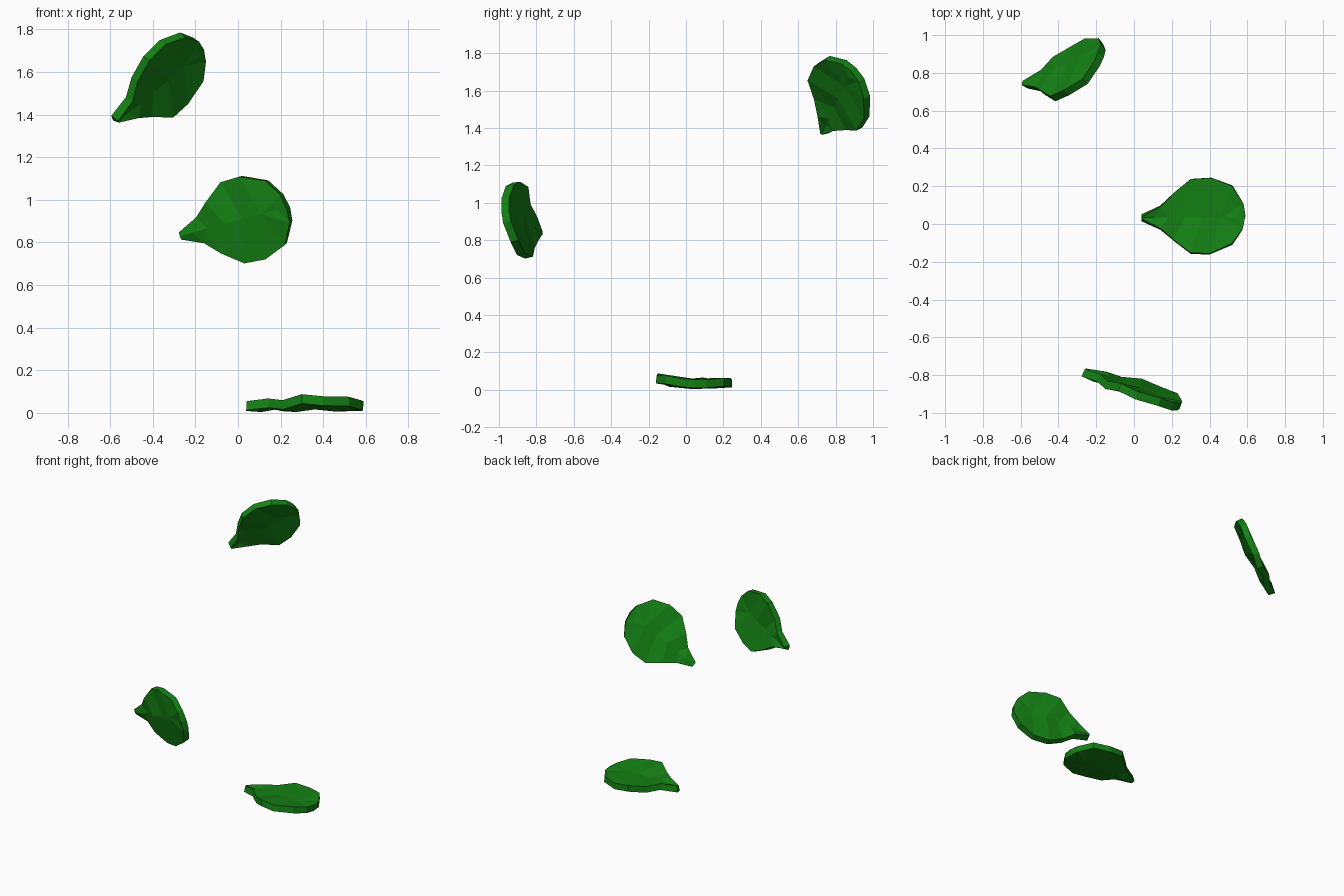
import bpy, bmesh
from mathutils import Vector, Matrix

cube = bpy.data.objects.get("Cube")
if cube:
    bpy.data.objects.remove(cube, do_unlink=True)

green = bpy.data.materials.new("leaf green")
green.use_nodes = True
color = (0.007, 0.22, 0.007, 1)
green.diffuse_color = color
green.node_tree.nodes["Principled BSDF"].inputs["Base Color"].default_value = color

# Leaf stations from stalk to round end: (along, across, height)
LEFT = [(0, .012, 0), (.10, .062, .01), (.17, .13, -.004), (.26, .205, .008),
        (.37, .212, 0), (.48, .17, .008), (.54, .075, -.002)]
RIB = [(0, 0, -.003), (.07, 0, -.008), (.14, 0, .004), (.23, 0, -.008),
       (.32, 0, .004), (.42, 0, -.006), (.50, 0, .003)]
RIGHT = [(0, -.012, 0), (.10, -.06, .012), (.17, -.12, .004), (.26, -.188, .032),
         (.36, -.192, .022), (.48, -.14, .02), (.535, -.06, .004)]
END = (.548, .01, -.002)
THICK = .044


def make_leaf(name, stalk, along, across):
    """Pleated leaf lying in the plane of two directions, thickened evenly."""
    u = Vector(along).normalized()
    v = Vector(across)
    v = (v - u * v.dot(u)).normalized()
    frame = Matrix((u, v, u.cross(v))).transposed()
    bm = bmesh.new()
    put = lambda p: bm.verts.new(frame @ Vector(p) + Vector(stalk))
    left, rib, right = ([put(p) for p in row] for row in (LEFT, RIB, RIGHT))
    end = put(END)
    # Pleats fan from the rib to both edges
    for i in range(len(rib) - 1):
        bm.faces.new((rib[i], rib[i + 1], left[i + 1], left[i]))
        bm.faces.new((right[i], right[i + 1], rib[i + 1], rib[i]))
    bm.faces.new((rib[-1], end, left[-1]))
    bm.faces.new((right[-1], end, rib[-1]))
    bmesh.ops.triangulate(bm, faces=bm.faces[:])
    mesh = bpy.data.meshes.new(name)
    bm.to_mesh(mesh)
    bm.free()
    mesh.materials.append(green)
    leaf = bpy.data.objects.new(name, mesh)
    bpy.context.collection.objects.link(leaf)
    solid = leaf.modifiers.new("thickness", "SOLIDIFY")
    solid.thickness = THICK
    solid.offset = 0
    return leaf


make_leaf("lower_leaf", (.04, .033, .034), (1, 0, 0), (0, 1, 0))
make_leaf("middle_leaf", (-.265, -.785, .835), (.48, -.175, .13), (.05, .075, -.405))
make_leaf("upper_leaf", (-.575, .735, 1.375), (.73, .3, .6), (-.25, -.71, .66))
